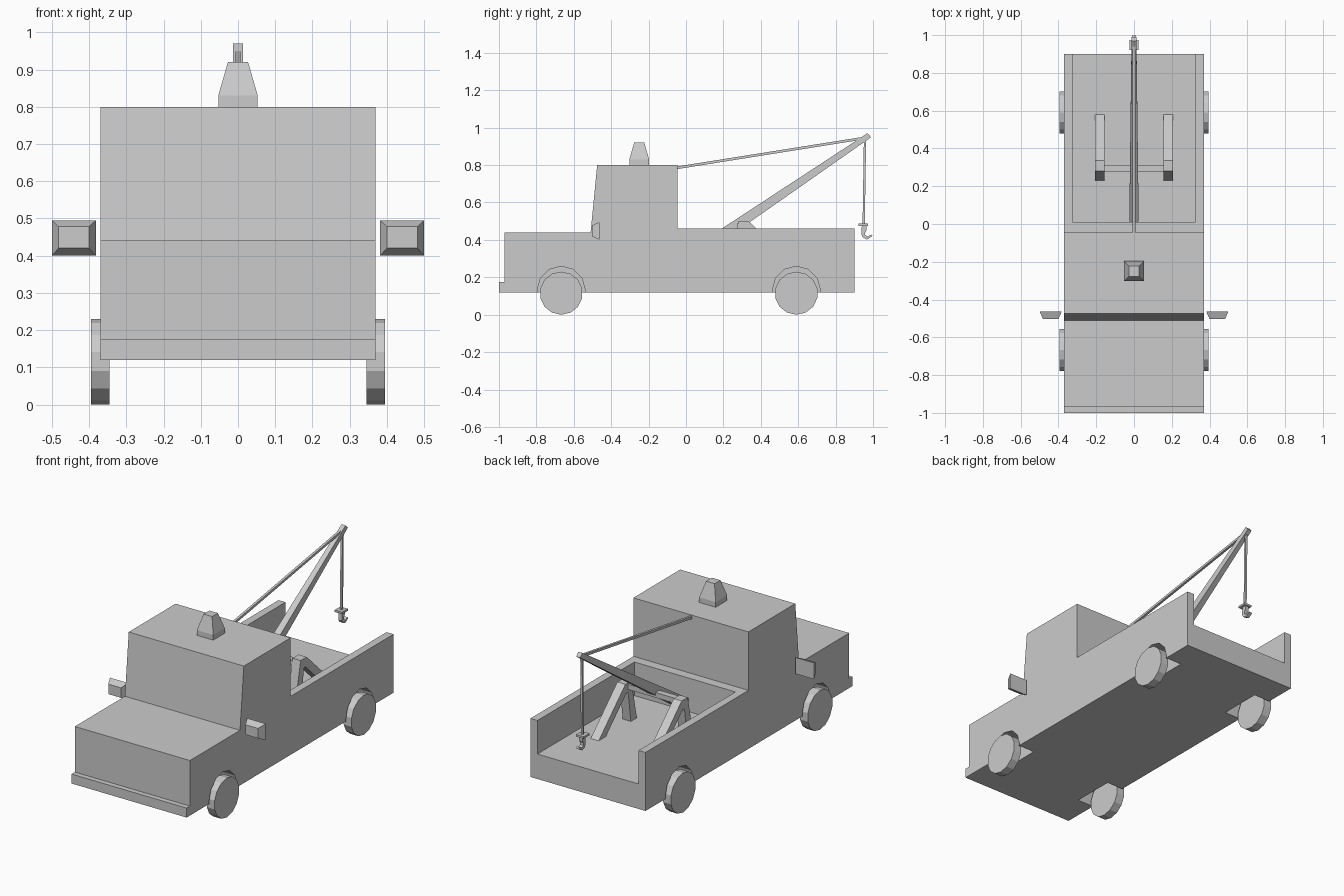
import bpy, bmesh, math
from mathutils import Vector

if "Cube" in bpy.data.objects:
    bpy.data.objects.remove(bpy.data.objects["Cube"])


def loft(name, a, b):
    """Solid between two matching vertex loops."""
    bm = bmesh.new()
    va = [bm.verts.new(p) for p in a]
    vb = [bm.verts.new(p) for p in b]
    n = len(va)
    bm.faces.new(va)
    bm.faces.new(vb[::-1])
    for i in range(n):
        j = (i + 1) % n
        bm.faces.new((va[j], va[i], vb[i], vb[j]))
    bmesh.ops.recalc_face_normals(bm, faces=bm.faces)
    me = bpy.data.meshes.new(name)
    bm.to_mesh(me)
    bm.free()
    ob = bpy.data.objects.new(name, me)
    bpy.context.collection.objects.link(ob)
    return ob


def prism(name, profile, x0, x1):
    """Side (y, z) profile extruded along x."""
    return loft(name, [(x0, y, z) for y, z in profile], [(x1, y, z) for y, z in profile])


def box(name, x0, x1, y0, y1, z0, z1):
    return prism(name, [(y0, z0), (y1, z0), (y1, z1), (y0, z1)], x0, x1)


def rect_xy(hx, hy, y, z):
    return [(-hx, y - hy, z), (hx, y - hy, z), (hx, y + hy, z), (-hx, y + hy, z)]


def rect_xz(x0, x1, z0, z1, y):
    return [(x0, y, z0), (x1, y, z0), (x1, y, z1), (x0, y, z1)]


def circle(y, z, r, n):
    return [(y + r * math.sin(2 * math.pi * i / n), z + r * math.cos(2 * math.pi * i / n))
            for i in range(n)]


def rod(name, p, q, r):
    """Thin square bar between two points in the centre plane."""
    (y0, z0), (y1, z1) = p, q
    d = Vector((y1 - y0, z1 - z0)).normalized() * r
    ny, nz = -d.y, d.x
    return prism(name, [(y0 + ny, z0 + nz), (y1 + ny, z1 + nz),
                        (y1 - ny, z1 - nz), (y0 - ny, z0 - nz)], -r, r)


def cut(target, cutter):
    m = target.modifiers.new("cut", 'BOOLEAN')
    m.operation = 'DIFFERENCE'
    m.solver = 'EXACT'
    m.object = cutter
    bpy.context.view_layer.objects.active = target
    bpy.ops.object.modifier_apply(modifier=m.name)
    bpy.data.objects.remove(cutter)


# Body: hood, cab and bed, with the open-backed bed cut out
body = prism("truck_body", [(-.97, .12), (-.97, .44), (-.51, .44), (-.475, .80), (-.045, .80),
                            (-.045, .46), (.90, .46), (.90, .12)], -.37, .37)
cut(body, box("bed_cutter", -.325, .325, .01, 1.1, .265, .7))
box("front_bumper", -.37, .37, -1, -.97, .12, .175)

# Wheels in their wells
for end, y in (("front", -.667), ("rear", .59)):
    for side, s in (("right", 1), ("left", -1)):
        cut(body, prism("well_cutter", circle(y, .131, .128, 12), s * .265, s * .45))
        prism(f"{end}_{side}_wheel", circle(y, .115, .115, 14), s * .345, s * .395)

# Paired mirrors and boom support frames
for side, s in (("right", 1), ("left", -1)):
    loft(f"{side}_mirror", rect_xz(s * .382, s * .50, .40, .495, -.462),
         rect_xz(s * .40, s * .482, .42, .478, -.503))
    prism(f"{side}_support", [(.23, .265), (.28, .50), (.335, .50), (.58, .265), (.515, .265),
                              (.325, .445), (.31, .445), (.285, .265)], s * .155, s * .207)
box("support_crossbar", -.155, .155, .275, .31, .46, .49)

# Roof beacon
box("beacon_base", -.053, .053, -.303, -.197, .80, .83)
loft("beacon_top", rect_xy(.053, .053, -.25, .83), rect_xy(.027, .027, -.25, .92))

# Tapered boom and cables
lo, hi, w, t = (.012, .265), (.012, .343), .025, .013
lo2, hi2 = (.99, .949), (.97, .97)
loft("boom", [(-w, *lo), (w, *lo), (w, *hi), (-w, *hi)],
     [(-t, *lo2), (t, *lo2), (t, *hi2), (-t, *hi2)])
rod("stay_cable", (-.045, .786), (.955, .945), .007)
rod("hook_cable", (.957, .94), (.95, .485), .006)

# Hook
box("hook_plate", -.024, .024, .922, .974, .475, .487)
prism("tow_hook", [(.94, .475), (.937, .43), (.947, .412), (.968, .402), (.998, .421), (.99, .428),
                   (.97, .418), (.958, .427), (.958, .44), (.966, .455), (.966, .475)], -.011, .011)
